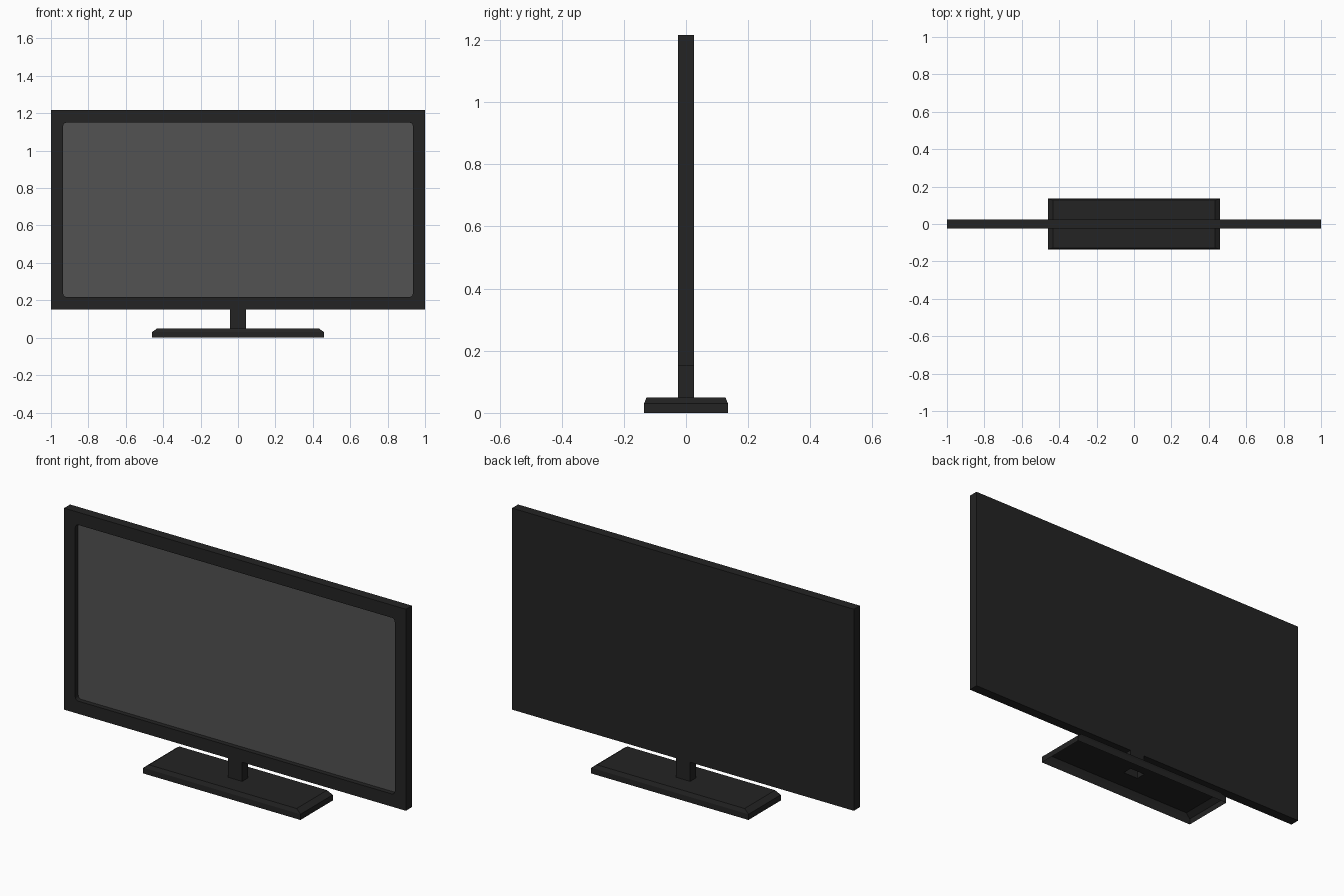
import bpy, bmesh, math

if "Cube" in bpy.data.objects:
    bpy.data.objects.remove(bpy.data.objects["Cube"])


def material(name, value):
    m = bpy.data.materials.new(name)
    m.diffuse_color = (value, value, value, 1)
    m.use_nodes = True
    m.node_tree.nodes["Principled BSDF"].inputs["Base Color"].default_value = m.diffuse_color
    return m


black = material("black_plastic", 0.017)
grey = material("screen_grey", 0.084)


def rounded_rect(hw, hh, r=0.0, seg=4):
    """Points of a rectangle; r = 0 gives coincident corner points, merged later."""
    pts = []
    for i, (sx, sy) in enumerate([(1, 1), (-1, 1), (-1, -1), (1, -1)]):
        for k in range(seg + 1):
            a = math.pi / 2 * (i + k / seg)
            pts.append((sx * (hw - r) + r * math.cos(a), sy * (hh - r) + r * math.sin(a)))
    return pts


def loft(name, rings, mat, cap_start=False, cap_end=False):
    """Join a list of point rings with faces, optionally closing the ends."""
    bm = bmesh.new()
    loops = [[bm.verts.new(p) for p in ring] for ring in rings]
    for a, b in zip(loops, loops[1:]):
        n = len(a)
        for i in range(n):
            j = (i + 1) % n
            bm.faces.new((a[i], a[j], b[j], b[i]))
    if cap_start:
        bm.faces.new(loops[0])
    if cap_end:
        bm.faces.new(loops[-1])
    bmesh.ops.remove_doubles(bm, verts=bm.verts[:], dist=1e-5)
    bmesh.ops.recalc_face_normals(bm, faces=bm.faces[:])
    mesh = bpy.data.meshes.new(name)
    bm.to_mesh(mesh)
    bm.free()
    mesh.materials.append(mat)
    obj = bpy.data.objects.new(name, mesh)
    bpy.context.collection.objects.link(obj)
    return obj


MID_Z = 0.684


def upright(y, *size):
    return [(x, y, MID_Z + z) for x, z in rounded_rect(*size)]


def level(z, hw, hd):
    return [(x, y, z) for x, y in rounded_rect(hw, hd)]


# Display housing with a recessed, round-cornered opening
OPENING = (0.935, 0.466, 0.018)
loft("display_housing", [upright(0.025, 1.0, 0.533),
                         upright(-0.025, 1.0, 0.533),
                         upright(-0.025, *OPENING),
                         upright(0.002, *OPENING)], black, True, True)

# Screen plate at the bottom of the recess
loft("screen", [upright(0.002, *OPENING), upright(0.0, *OPENING)], grey, True, True)

# Stand base: bevelled shell, open below, with a hole where the neck joins
loft("stand_base", [level(0.0, 0.46, 0.135),
                    level(0.03, 0.46, 0.135),
                    level(0.05, 0.432, 0.127),
                    level(0.05, 0.042, 0.025)], black)

# Neck between base and housing
loft("stand_neck", [level(0.05, 0.042, 0.025), level(0.151, 0.042, 0.025)], black)
